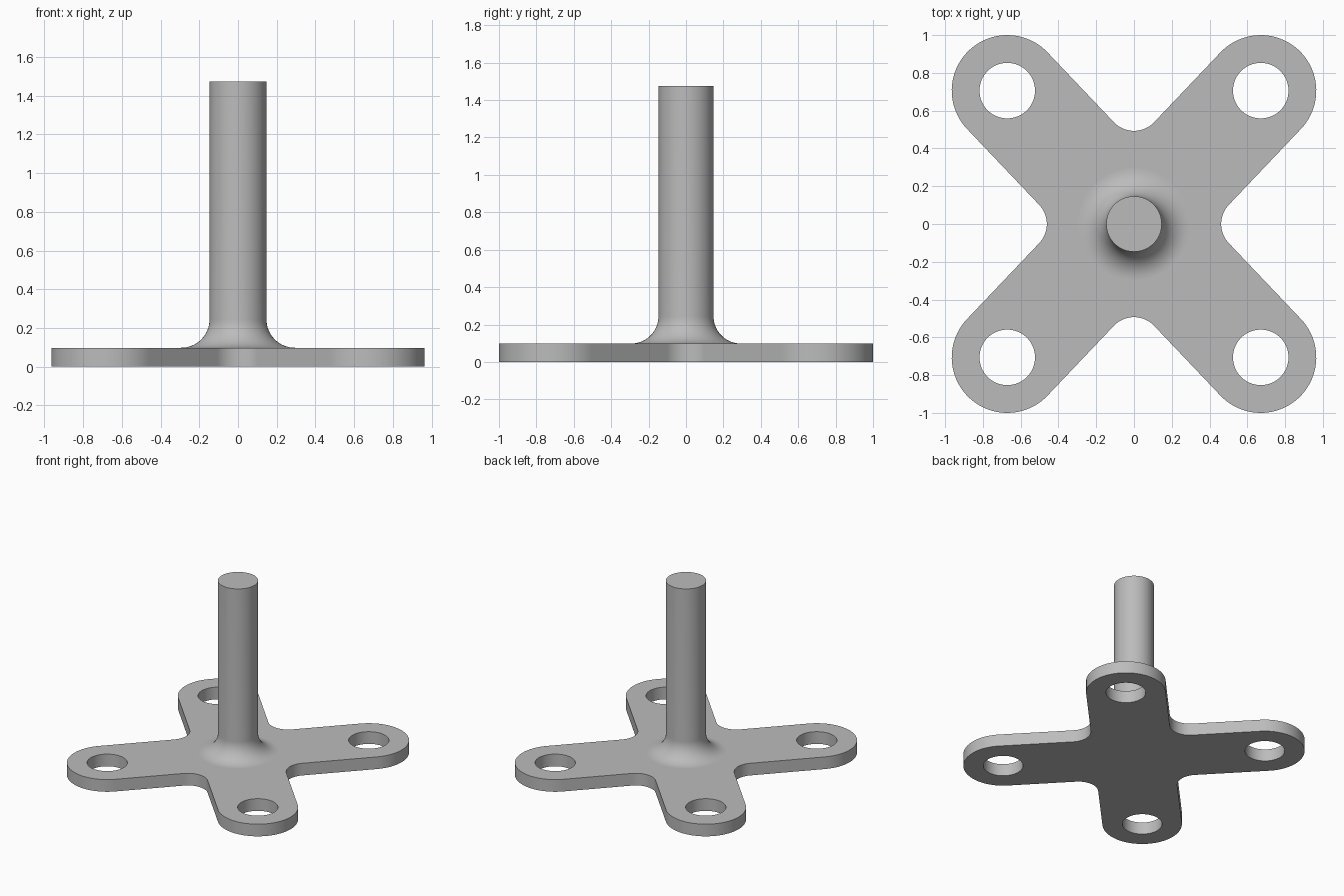
import bpy, bmesh
from math import pi, sin, cos, atan2

cube = bpy.data.objects.get("Cube")
if cube:
    bpy.data.objects.remove(cube, do_unlink=True)

UNIT = 0.098
THICK = UNIT              # plate thickness
STEM_R = 1.5 * UNIT       # stem, hole and fillet radius
ARM_R = 3 * UNIT          # half width of an arm
HEIGHT = 1.475
HOLE_X, HOLE_Y = 0.671, 0.706

grey = bpy.data.materials.new("plain grey")
grey.use_nodes = True
colour = (0.5, 0.5, 0.5, 1)
grey.diffuse_color = colour
grey.node_tree.nodes["Principled BSDF"].inputs["Base Color"].default_value = colour


def arc(cx, cy, r, start, end, steps):
    angles = [start + (end - start) * i / steps for i in range(steps + 1)]
    return [(cx + r * cos(a), cy + r * sin(a)) for a in angles]


def finish(bm, name):
    bmesh.ops.remove_doubles(bm, verts=bm.verts, dist=0.0001)
    bmesh.ops.recalc_face_normals(bm, faces=bm.faces)
    mesh = bpy.data.meshes.new(name)
    bm.to_mesh(mesh)
    bm.free()
    mesh.materials.append(grey)
    obj = bpy.data.objects.new(name, mesh)
    bpy.context.collection.objects.link(obj)
    bpy.ops.object.select_all(action="DESELECT")
    obj.select_set(True)
    bpy.context.view_layer.objects.active = obj
    bpy.ops.object.shade_smooth_by_angle(angle=pi / 6)
    return obj


# Cross plate outline: a round tip per arm, then the fillet to the next arm
tilt = atan2(HOLE_Y, HOLE_X)
arms = [tilt, pi - tilt, pi + tilt, 2 * pi - tilt]
outline, holes = [], []
for i, a in enumerate(arms):
    nxt = arms[i + 1] if i < 3 else arms[0] + 2 * pi
    tip_x = HOLE_X if cos(a) > 0 else -HOLE_X
    tip_y = HOLE_Y if sin(a) > 0 else -HOLE_Y
    outline += arc(tip_x, tip_y, ARM_R, a - pi / 2, a + pi / 2, 40)
    mid = (a + nxt) / 2
    dist = (ARM_R + STEM_R) / sin((nxt - a) / 2)
    outline += arc(dist * cos(mid), dist * sin(mid), STEM_R,
                   a - pi / 2, nxt - 1.5 * pi, 20)
    holes.append(arc(tip_x, tip_y, STEM_R, 0, 2 * pi, 64)[:-1])

# Filled, extruded plate with the four bolt holes
curve = bpy.data.curves.new("plate_outline", "CURVE")
curve.dimensions = "2D"
curve.fill_mode = "BOTH"
curve.extrude = THICK / 2
for loop in [outline] + holes:
    spline = curve.splines.new("POLY")
    spline.points.add(len(loop) - 1)
    for point, (x, y) in zip(spline.points, loop):
        point.co = (x, y, 0, 1)
    spline.use_cyclic_u = True
helper = bpy.data.objects.new("plate_outline", curve)
bpy.context.collection.objects.link(helper)
bpy.context.view_layer.update()
flat = bpy.data.meshes.new_from_object(helper)
bm = bmesh.new()
bm.from_mesh(flat)
bmesh.ops.translate(bm, verts=bm.verts, vec=(0, 0, THICK / 2))
bpy.data.objects.remove(helper, do_unlink=True)
bpy.data.meshes.remove(flat)
finish(bm, "cross_plate")

# Stem turned from a profile with a flared foot
profile = arc(2 * STEM_R, THICK + STEM_R, STEM_R, 1.5 * pi, pi, 16)
profile += [(STEM_R, HEIGHT), (0, HEIGHT)]
bm = bmesh.new()
verts = [bm.verts.new((r, 0, z)) for r, z in profile]
edges = [bm.edges.new(pair) for pair in zip(verts, verts[1:])]
bmesh.ops.spin(bm, geom=verts + edges, cent=(0, 0, 0), axis=(0, 0, 1),
               angle=2 * pi, steps=72)
stem = finish(bm, "stem")
# An open shell needs its outside confirmed from the top cap
top = max(stem.data.polygons, key=lambda p: p.center.z)
if top.normal.z < 0:
    stem.data.flip_normals()
